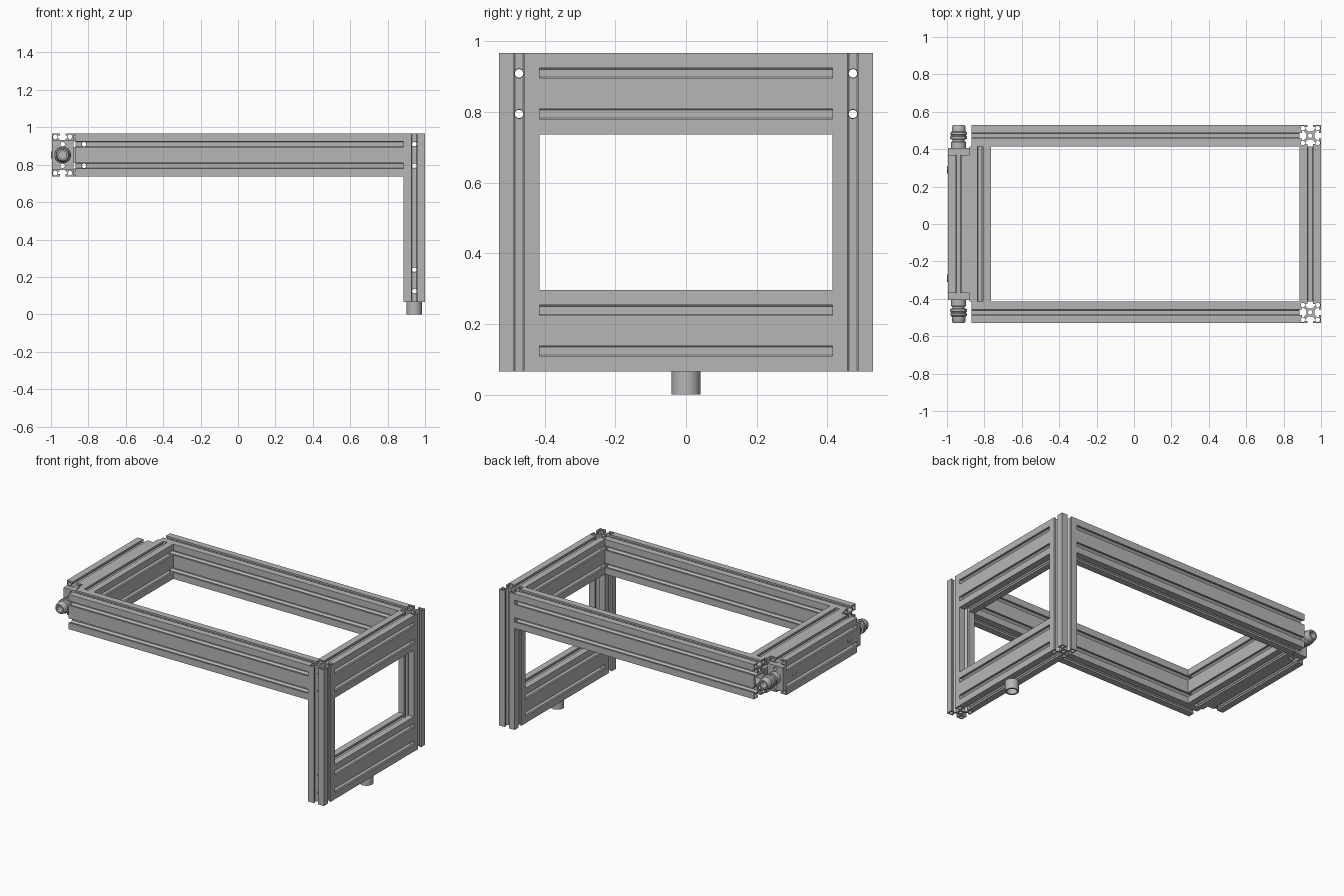
import bpy, bmesh, math
from mathutils import Vector

if "Cube" in bpy.data.objects:
    bpy.data.objects.remove(bpy.data.objects["Cube"])

S = 0.115            # profile module (one slot wide)
H = S / 2
R_BORE = 0.012

grey = bpy.data.materials.new("aluminium_grey")
grey.diffuse_color = (0.47, 0.47, 0.47, 1)
grey.use_nodes = True
grey.node_tree.nodes["Principled BSDF"].inputs["Base Color"].default_value = grey.diffuse_color

# Mapping of (profile u, profile v, length w) to world axes
AXES = {'x': lambda u, v, w: Vector((w, u, v)),
        'y': lambda u, v, w: Vector((u, w, v)),
        'z': lambda u, v, w: Vector((u, v, w))}


def circle(cu, cv, r, n=16):
    return [(cu + r * math.cos(2 * math.pi * i / n), cv + r * math.sin(2 * math.pi * i / n))
            for i in range(n)]


# T-slot cross-section: (position along edge, depth)
SLOT = [(-.0147, 0), (-.0147, .012), (-.025, .012), (-.025, .022), (-.011, .036)]
SLOT = SLOT + [(-t, d) for t, d in reversed(SLOT)]


def slot_profile(modules):
    """Outline and bores of an extrusion, one module wide and 1 or 2 modules high."""
    hv = H * modules
    centres = [0] if modules == 1 else [-H, H]
    outline = [(-H, -hv)] + [(t, -hv + d) for t, d in SLOT]
    outline += [(H, -hv)] + [(H - d, c + t) for c in centres for t, d in SLOT]
    outline += [(H, hv)] + [(-t, hv - d) for t, d in SLOT]
    outline += [(-H, hv)] + [(-H + d, c - t) for c in reversed(centres) for t, d in SLOT]
    loops = [outline] + [circle(0, c, R_BORE) for c in centres]
    loops += [circle(a * (H - .018), b * (hv - .018), R_BORE) for a in (-1, 1) for b in (-1, 1)]
    if modules == 2:   # hollow chamber between the two cores
        loops.append([(-.045, -.024), (.045, -.024), (.045, .024), (-.045, .024)])
    return loops


def finish(name, bm):
    bmesh.ops.recalc_face_normals(bm, faces=bm.faces[:])
    me = bpy.data.meshes.new(name)
    bm.to_mesh(me)
    bm.free()
    me.materials.append(grey)
    ob = bpy.data.objects.new(name, me)
    bpy.context.collection.objects.link(ob)
    return ob


def extrude(name, loops, axis, centre, length):
    """Extrude an outline with holes along an axis, closed at both ends."""
    bm = bmesh.new()
    put, centre = AXES[axis], Vector(centre)
    ends = [[], []]
    for loop in loops:
        rows = [[bm.verts.new(centre + put(u, v, w)) for u, v in loop]
                for w in (-length / 2, length / 2)]
        n = len(loop)
        for i in range(n):
            j = (i + 1) % n
            bm.faces.new((rows[0][i], rows[0][j], rows[1][j], rows[1][i]))
            for k in (0, 1):
                ends[k].append(bm.edges.get((rows[k][i], rows[k][j])))
    for edges in ends:
        bmesh.ops.triangle_fill(bm, edges=edges, use_beauty=True, normal=put(0, 0, 1))
    return finish(name, bm)


def lathe(name, points, axis, centre, flip=1, n=32):
    """Spin (distance, radius) points about an axis; zero radius closes an end."""
    bm = bmesh.new()
    put, centre = AXES[axis], Vector(centre)
    rows = []
    for w, r in points:
        rows.append([bm.verts.new(centre + put(u, v, w * flip))
                     for u, v in circle(0, 0, max(r, 1e-6), n)])
    for a, b in zip(rows, rows[1:]):
        for i in range(n):
            j = (i + 1) % n
            bm.faces.new((a[i], a[j], b[j], b[i]))
    bmesh.ops.remove_doubles(bm, verts=bm.verts[:], dist=1e-5)
    return finish(name, bm)


# Main positions
SINGLE, DOUBLE = slot_profile(1), slot_profile(2)
Z_TOP, Z_LOW = 0.852, 0.181          # beam centre heights
Y_SIDE, X_POST, X_CROSS, X_OUT = 0.4725, 0.9425, -0.8225, -0.9375
top_z = [Z_TOP - H, Z_TOP + H]
low_z = [Z_LOW - H, Z_LOW + H]

# Cutters for the bolt access holes
holes_y = ([("y", (X_CROSS, 0, z)) for z in top_z] +
           [("y", (X_POST, 0, z)) for z in top_z + low_z])
holes_x = [("x", (X_POST, y, z)) for y in (-Y_SIDE, Y_SIDE) for z in top_z]


def make_cutter(name, holes, length):
    bm = bmesh.new()
    for axis, c in holes:
        put, c = AXES[axis], Vector(c)
        rows = [[bm.verts.new(c + put(u, v, w)) for u, v in circle(0, 0, .0132, 20)]
                for w in (-length / 2, length / 2)]
        for row in rows:
            bm.faces.new(row)
        for i in range(20):
            j = (i + 1) % 20
            bm.faces.new((rows[0][i], rows[0][j], rows[1][j], rows[1][i]))
    ob = finish(name, bm)
    ob.hide_render = True
    return ob


cut_y = make_cutter("hole_cutter_y", holes_y, 1.3)
cut_x = make_cutter("hole_cutter_x", holes_x, 0.2)


def drill(ob, *cutters):
    for c in cutters:
        m = ob.modifiers.new("holes", 'BOOLEAN')
        m.operation, m.solver, m.object = 'DIFFERENCE', 'EXACT', c
    bpy.context.view_layer.update()
    dg = bpy.context.evaluated_depsgraph_get()
    me = bpy.data.meshes.new_from_object(ob.evaluated_get(dg))
    ob.modifiers.clear()
    ob.data = me


for side, s in (("front", -1), ("back", 1)):
    # Long side rails and upright posts
    rail = extrude(side + "_rail", DOUBLE, 'x', (0.0075, s * Y_SIDE, Z_TOP), 1.755)
    drill(rail, cut_y)
    post = extrude(side + "_post", SINGLE, 'z', (X_POST, s * Y_SIDE, 0.516), 0.902)
    drill(post, cut_y, cut_x)
    # End plate with bolt holes on the outer beam
    plate = [[(-.0575, -.08), (.0575, -.08), (.0575, .08), (-.0575, .08)],
             circle(0, H, R_BORE), circle(0, -H, R_BORE)]
    extrude(side + "_end_plate", plate, 'y', (X_OUT, s * 0.3875, Z_TOP), 0.035)
    # Hose fitting: collar, ribs, tapered mouth and blind bore
    lathe(side + "_hose_fitting",
          [(.40, 0), (.40, .04), (.438, .04), (.442, .032), (.452, .032), (.454, .045),
           (.468, .045), (.47, .04), (.476, .04), (.478, .045), (.49, .043), (.494, .037),
           (.52, .036), (.53, .03), (.53, .021), (.445, .021), (.445, 0)],
          'y', (X_OUT, 0, Z_TOP), s)
    # Small plug on the outer face
    lathe(side + "_plug", [(-.965, 0), (-.965, .02), (-.998, .02), (-1.0, .017), (-1.0, 0)],
          'x', (0, s * 0.29, Z_TOP))

# Cross beams between the side rails and posts
extrude("upper_cross_beam", DOUBLE, 'y', (X_POST, 0, Z_TOP), 0.83)
extrude("lower_cross_beam", DOUBLE, 'y', (X_POST, 0, Z_LOW), 0.83)
extrude("inner_cross_beam", DOUBLE, 'y', (X_CROSS, 0, Z_TOP), 0.83)
extrude("outer_beam", DOUBLE, 'y', (X_OUT, 0, Z_TOP), 0.74)

# Hollow foot under the lower beam
lathe("foot", [(.067, 0), (.067, .041), (0, .041), (0, .031), (.045, .031), (.045, 0)],
      'z', (X_POST, 0, 0))

# Smooth round surfaces, keep hard edges
for ob in bpy.context.collection.objects:
    ob.data.polygons.foreach_set("use_smooth", [True] * len(ob.data.polygons))
    ob.data.set_sharp_from_angle(angle=math.radians(30))
